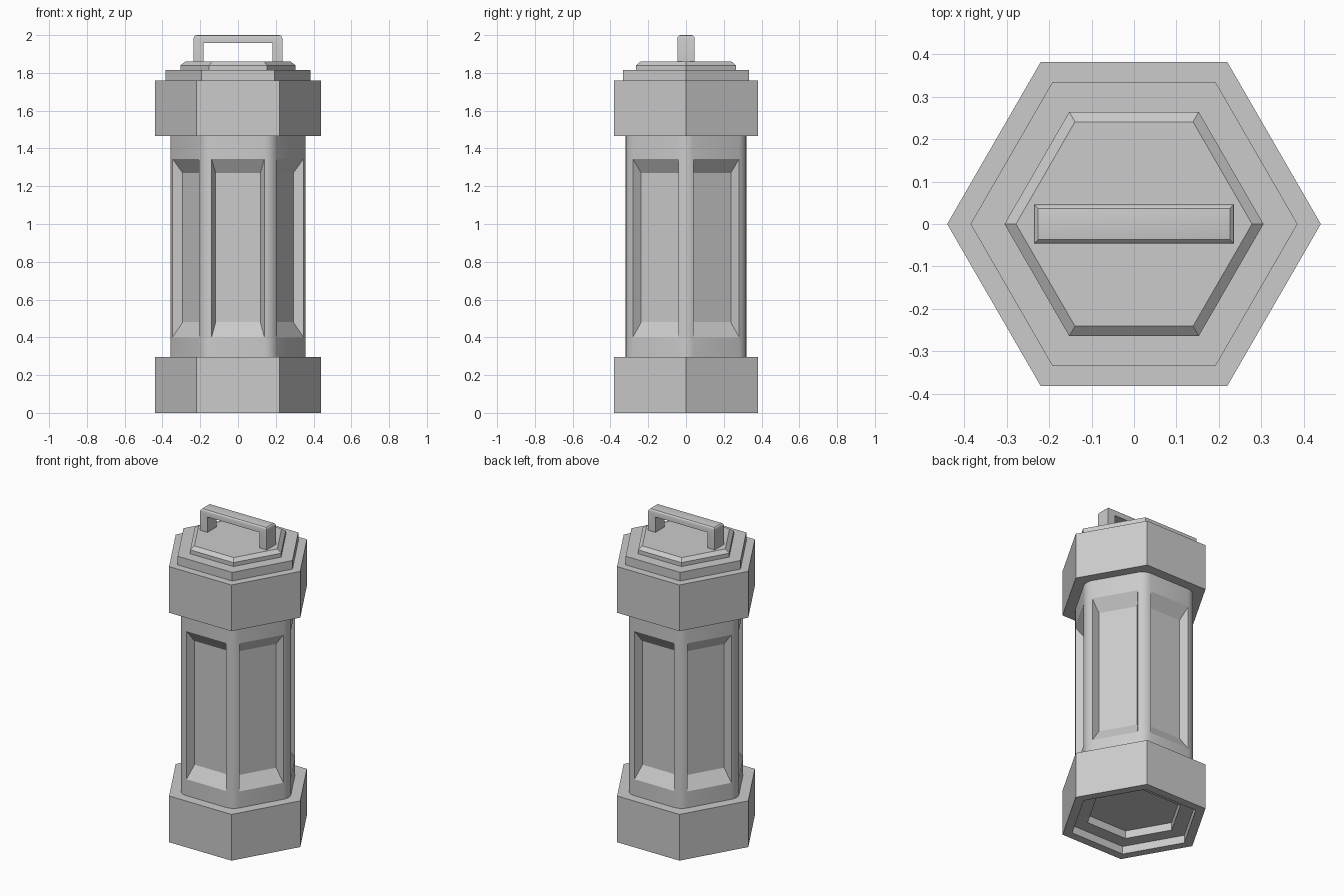
import bpy, bmesh, math
from mathutils import Vector

if "Cube" in bpy.data.objects:
    bpy.data.objects.remove(bpy.data.objects["Cube"])


def finish(name, bm):
    """Clean the mesh, make the object, smooth only the soft bends."""
    bmesh.ops.remove_doubles(bm, verts=bm.verts, dist=1e-4)
    bmesh.ops.recalc_face_normals(bm, faces=bm.faces)
    mesh = bpy.data.meshes.new(name)
    bm.to_mesh(mesh)
    bm.free()
    ob = bpy.data.objects.new(name, mesh)
    bpy.context.collection.objects.link(ob)
    bpy.ops.object.select_all(action='DESELECT')
    ob.select_set(True)
    bpy.context.view_layer.objects.active = ob
    bpy.ops.object.shade_smooth_by_angle(angle=math.radians(25))
    return ob


def hex_stack(name, profile):
    """Six-sided lathe of (corner radius, z) steps, closed at both ends."""
    bm = bmesh.new()
    rings = [[bm.verts.new((r * math.cos(k * math.pi / 3),
                            r * math.sin(k * math.pi / 3), z))
              for k in range(6)] for r, z in profile]
    for a, b in zip(rings, rings[1:]):
        for k in range(6):
            n = (k + 1) % 6
            bm.faces.new((a[k], a[n], b[n], b[k]))
    bm.faces.new(rings[0])
    bm.faces.new(rings[-1])
    return finish(name, bm)


# Bottom cap with stepped recess underneath
hex_stack("bottom_cap", [(0.285, 0.10), (0.285, 0.05), (0.38, 0.05), (0.38, 0),
                         (0.44, 0), (0.44, 0.295), (0.35, 0.295)])

# Top cap with stepped, chamfered lid
hex_stack("top_cap", [(0.35, 1.465), (0.44, 1.465), (0.44, 1.76), (0.385, 1.76),
                      (0.385, 1.815), (0.305, 1.815), (0.305, 1.84), (0.278, 1.86)])

# Hexagonal body: rounded corners and a sunken panel on each side
APOTHEM, HALF, DEPTH, SEG = 0.32, 0.14, 0.05, 4
CORNER = (APOTHEM * math.tan(math.pi / 6) - HALF) / math.tan(math.pi / 6)
LEVELS = [0.29, 0.40, 1.345, 1.47]
bm = bmesh.new()


def quad(pts):
    bm.faces.new([bm.verts.new(p) for p in pts])


for k in range(6):
    ang = math.radians(30 + 60 * k)
    out = Vector((math.cos(ang), math.sin(ang), 0))
    side = Vector((-out.y, out.x, 0))

    def pt(s, z, d=0.0):
        return out * (APOTHEM - d) + side * s + Vector((0, 0, z))

    # plain bands above and below the panel
    for z0, z1 in ((LEVELS[0], LEVELS[1]), (LEVELS[2], LEVELS[3])):
        quad([pt(-HALF, z0), pt(HALF, z0), pt(HALF, z1), pt(-HALF, z1)])
    # panel slopes and floor
    rim = [pt(-HALF, 0.40), pt(HALF, 0.40), pt(HALF, 1.345), pt(-HALF, 1.345)]
    floor = [pt(s, z, DEPTH) for s, z in
             ((-0.118, 0.48), (0.118, 0.48), (0.118, 1.27), (-0.118, 1.27))]
    for i in range(4):
        j = (i + 1) % 4
        quad([rim[i], rim[j], floor[j], floor[i]])
    quad(floor)
    # rounded corner post
    centre = out * (APOTHEM - CORNER) + side * HALF
    arc = []
    for i in range(SEG + 1):
        a = ang + math.pi / 3 * i / SEG
        arc.append(centre + Vector((math.cos(a), math.sin(a), 0)) * CORNER)
    for p, q in zip(arc, arc[1:]):
        for z0, z1 in zip(LEVELS, LEVELS[1:]):
            lo, hi = Vector((0, 0, z0)), Vector((0, 0, z1))
            quad([p + lo, q + lo, q + hi, p + hi])
finish("panelled_body", bm)

# Carrying handle: U profile extruded in depth, rounded along its top rim
bm = bmesh.new()
half = [(0.183, 1.958), (0.183, 1.858), (0.235, 1.858), (0.235, 2.0)]
outline = half + [(-x, z) for x, z in reversed(half)]
face = bm.faces.new([bm.verts.new((x, -0.046, z)) for x, z in outline])
ext = bmesh.ops.extrude_face_region(bm, geom=[face], use_keep_orig=True)
bmesh.ops.translate(bm, vec=(0, 0.092, 0),
                    verts=[g for g in ext["geom"] if isinstance(g, bmesh.types.BMVert)])
bmesh.ops.recalc_face_normals(bm, faces=bm.faces)
top = [e for e in bm.edges if all(v.co.z > 1.99 for v in e.verts)]
bmesh.ops.bevel(bm, geom=top, offset=0.018, segments=3, profile=0.5, affect='EDGES')
finish("handle", bm)
